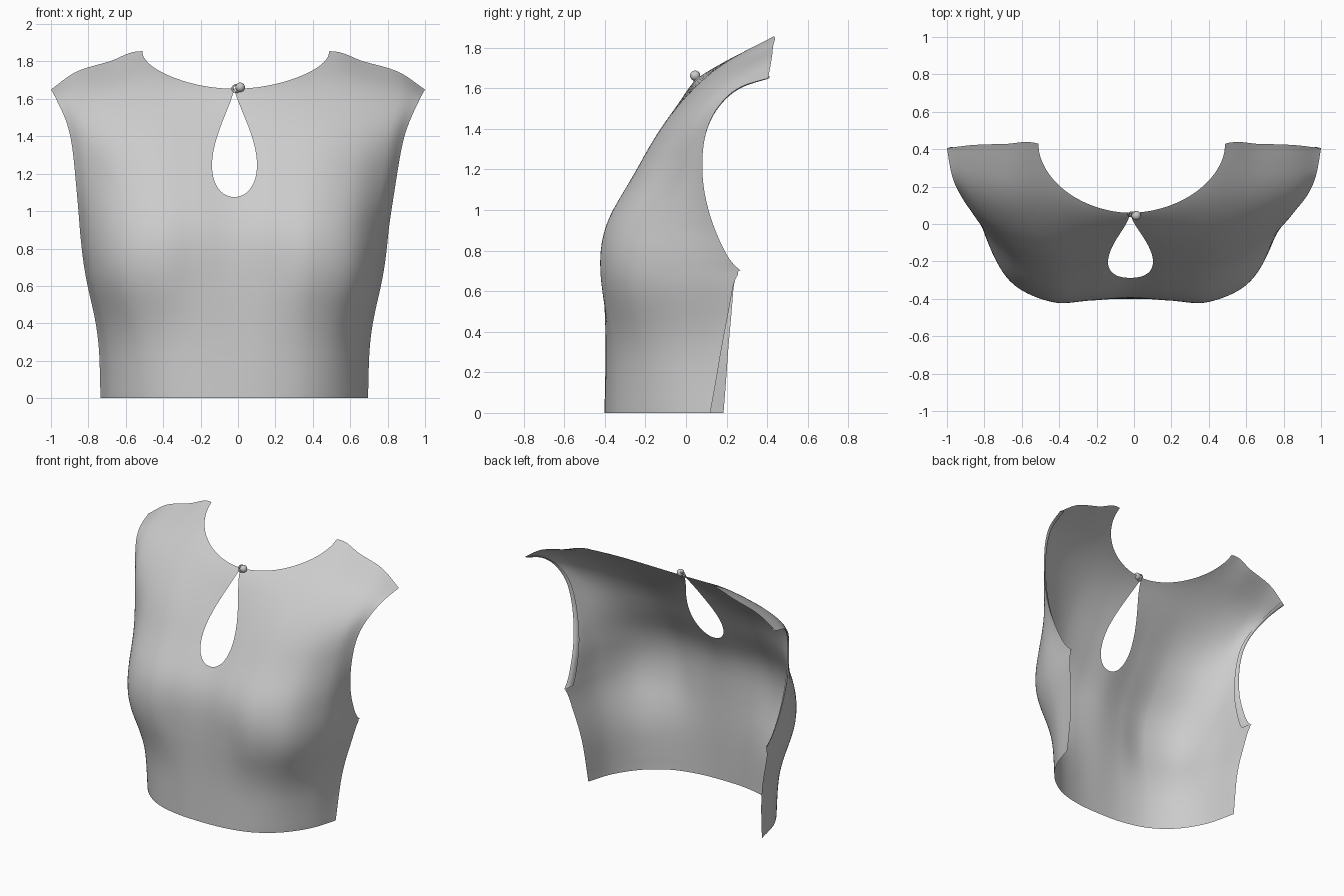
import bpy, bmesh, math
from mathutils import Vector

if "Cube" in bpy.data.objects:
    bpy.data.objects.remove(bpy.data.objects["Cube"])

# Half cross-sections (z, then x,y from centre front to side edge)
FLAT = [
    (0.00, (0, -.402), (.20, -.390), (.385, -.337), (.54, -.225), (.655, -.06), (.715, .12)),
    (0.35, (0, -.395), (.20, -.390), (.395, -.347), (.56, -.240), (.675, -.055), (.730, .18)),
    (0.70, (0, -.396), (.21, -.410), (.42, -.420), (.64, -.315), (.765, -.08), (.805, .22)),
    (0.90, (0, -.376), (.21, -.397), (.42, -.402), (.63, -.300), (.765, -.09), (.825, .14)),
    (1.15, (0, -.243), (.21, -.264), (.43, -.262), (.63, -.183), (.78, -.040), (.855, .08)),
    (1.42, (0, -.095), (.22, -.110), (.45, -.111), (.65, -.062), (.815, .02), (.895, .105)),
]
ROWS = [[Vector((x, y, r[0])) for x, y in r[1:]] for r in FLAT]
# Neck-level and shoulder-seam rows
ROWS.append([Vector(p) for p in ((0, .042, 1.645), (.22, .065, 1.655), (.47, .10, 1.66),
                                 (.68, .125, 1.64), (.86, .17, 1.61), (.963, .22, 1.58))])
ROWS.append([Vector(p) for p in ((0, .24, 1.75), (.23, .31, 1.79), (.50, .43, 1.855),
                                 (.68, .428, 1.80), (.86, .422, 1.745), (1.0, .405, 1.65))])
KNOTS = [0, .35, .7, .9, 1.18, 1.48, 1.75, 2.1]
COLS = [0, .2, .4, .6, .8, 1]
CORNER = 0.4   # side parameter of the neck corner


# Cubic Hermite curve through points at uneven knots
def spline(pts, k, u, mirror=False):
    n = len(pts) - 1
    i = max(j for j in range(n) if k[j] <= u or j == 0)

    def tangent(j):
        if j == 0:
            d = (pts[1] - pts[0]) / (k[1] - k[0])
            return Vector((d.x, 0, 0)) if mirror else d
        a = (pts[j] - pts[j - 1]) / (k[j] - k[j - 1])
        if j == n:
            return a
        b = (pts[j + 1] - pts[j]) / (k[j + 1] - k[j])
        h0, h1 = k[j] - k[j - 1], k[j + 1] - k[j]
        return (a * h1 + b * h0) / (h0 + h1)
    h = k[i + 1] - k[i]
    f = (u - k[i]) / h
    return (pts[i] * (1 + 2 * f) * (1 - f) ** 2 + tangent(i) * h * f * (1 - f) ** 2
            + pts[i + 1] * f * f * (3 - 2 * f) + tangent(i + 1) * h * f * f * (f - 1))


CACHE = {}


# Surface point, averaged a little along the column for soft curvature
def surf(s, t):
    key = round(s, 7)
    if key not in CACHE:
        CACHE[key] = [spline(r, COLS, s, True) for r in ROWS]
    c, h = CACHE[key], max(0, min(.045, t, 1 - t))
    m = KNOTS[-1]
    return (spline(c, KNOTS, (t - h) * m) + spline(c, KNOTS, t * m)
            + spline(c, KNOTS, (t + h) * m)) / 3


def solve(test):
    lo, hi = 0.3, 1.0
    for _ in range(22):
        m = (lo + hi) / 2
        lo, hi = (lo, m) if test(m) else (m, hi)
    return hi


# Upper trim of each column along the rounded neckline
def top(s):
    def inside(t):
        p = surf(s, t)
        return p.z > 1.5 and p.y < .43 and (p.x / .5) ** 1.9 + ((.43 - p.y) / .37) ** 1.9 < 1
    return solve(inside)


N = 26
S = [CORNER * math.sin(math.pi / 2 * i / N) for i in range(N + 1)]
TOPS = [top(s) for s in S[:-1]] + [1.0]
S += [CORNER + (1 - CORNER) * i / N for i in range(1, N + 1)]


def trim(s):
    if s >= CORNER:
        return 1.0
    u = N * math.asin(s / CORNER) * 2 / math.pi
    i = min(int(u), N - 1)
    return TOPS[i] + (TOPS[i + 1] - TOPS[i]) * (u - i)


# Teardrop keyhole half-width by height
def keyhole(z):
    q = (z - 1.075) / .58
    return .348 * math.sqrt(q) * (1 - q) ** 1.3 if 0 < q < 1 else 0.0


def finish(p, s, side):
    p = p.copy()
    p.y += .06 * math.exp(-abs(p.z - .7) / .05) * s ** 10      # underarm point
    if side < 0 and p.z < .65:
        p.y += .065 * (1 - p.z / .65) * s ** 6                 # longer left side
    p.x = p.x * side - .02 * (1 - s * max(0, min(1, (p.z - .9) / .6)))
    return p


def sheet(name, cols, rows, fn):
    bm = bmesh.new()
    for side in (1, -1):
        g = [[bm.verts.new(fn(j, v, side)) for j in range(cols)] for v in rows]
        for a, b in zip(g, g[1:]):
            for j in range(cols - 1):
                q = [a[j], a[j + 1], b[j + 1], b[j]]
                bm.faces.new(q if side > 0 else q[::-1])
    bmesh.ops.remove_doubles(bm, verts=bm.verts, dist=1e-4)
    for f in bm.faces:
        f.smooth = True
    me = bpy.data.meshes.new(name)
    bm.to_mesh(me)
    bm.free()
    ob = bpy.data.objects.new(name, me)
    bpy.context.collection.objects.link(ob)
    return ob


# Bodice front panel, columns pushed aside to open the keyhole
v0 = solve(lambda v: surf(0, v * TOPS[0]).z > 1.075)
V = sorted([i / 80 for i in range(81)] + [v0 + .03 * (k / 8) ** 2 for k in range(8)])
W = {v: keyhole(surf(0, v * TOPS[0]).z) / 1.06 for v in V}


def panel(j, v, side):
    s = S[j]
    s += W[v] * max(0, 1 - s / CORNER)
    return finish(surf(s, v * trim(s)), s, side)


sheet("bodice_front", len(S), V, panel)


# Turned-in facing along each armhole
def facing(j, v, side):
    s, t, e = 1 - .04 * j / 3, v, .004
    n = (surf(s, t) - surf(s - e, t)).cross(surf(s, t) - surf(s, t - e)).normalized()
    return finish(surf(s, t) - n * .01 * min(j, 1), s, side)


sheet("armhole_facing", 4, [1 / 3 + 2 / 3 * i / 50 for i in range(51)], facing)

# Neck button and its loop
bpy.ops.mesh.primitive_uv_sphere_add(segments=24, ring_count=14, radius=.025,
                                     location=(.012, .045, 1.662))
bpy.context.object.name = "neck_button"
bpy.ops.object.shade_smooth()
bpy.ops.mesh.primitive_torus_add(major_radius=.022, minor_radius=.005, major_segments=24,
                                 minor_segments=8, location=(-.008, .052, 1.655),
                                 rotation=(math.radians(60), 0, 0))
bpy.context.object.name = "button_loop"
bpy.ops.object.shade_smooth()
